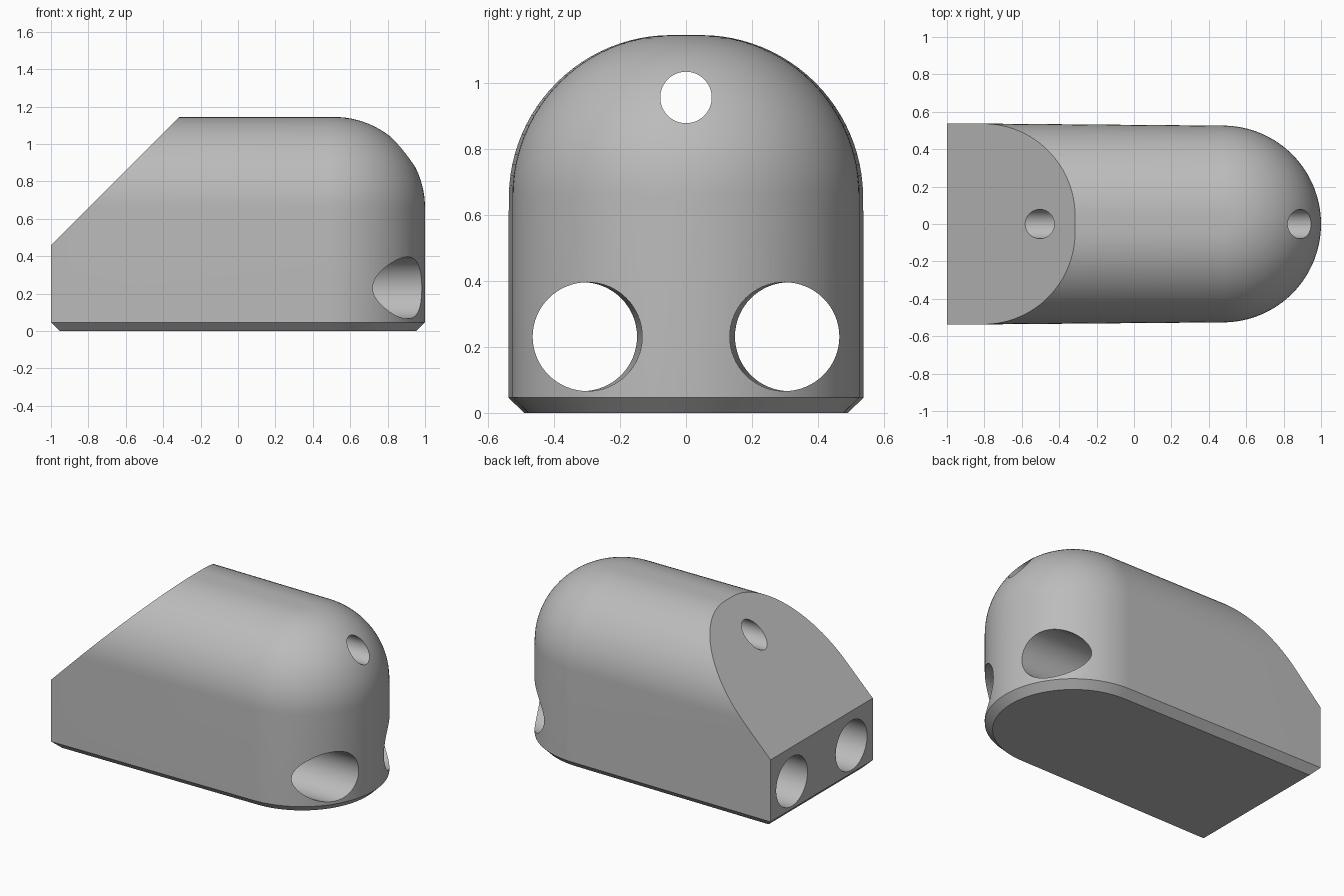
import bpy, bmesh
from math import sin, cos, pi, atan
from mathutils import Vector

cube = bpy.data.objects.get("Cube")
if cube:
    bpy.data.objects.remove(cube, do_unlink=True)

grey = bpy.data.materials.new("light_grey")
grey.use_nodes = True
colour = (0.5, 0.5, 0.5, 1)
grey.diffuse_color = colour
grey.node_tree.nodes["Principled BSDF"].inputs["Base Color"].default_value = colour

NOSE_X, NOSE_R, TAPER = 0.474, 0.526, 0.0085
CHAMFER, FILLET, HEIGHT = 0.047, 0.488, 1.145
ARC, STEPS = 64, 24


def make_object(name, bm):
    bmesh.ops.recalc_face_normals(bm, faces=bm.faces)
    mesh = bpy.data.meshes.new(name)
    bm.to_mesh(mesh)
    bm.free()
    mesh.materials.append(grey)
    obj = bpy.data.objects.new(name, mesh)
    bpy.context.collection.objects.link(obj)
    return obj


def outline(inset, z, back):
    """Plan of the body: a slightly tapered U with a round nose, closed at the back."""
    r = NOSE_R - inset
    end = pi / 2 - atan(TAPER)
    pts = [(NOSE_X + r * cos(a), r * sin(a), z)
           for a in (end * (2 * i / ARC - 1) for i in range(ARC + 1))]
    y = r + TAPER * (NOSE_X - back)
    return pts + [(back, y, z), (back, -y, z)]


# Body: stacked outlines, chamfered at the foot and rounded into the roof
levels = [(CHAMFER, 0, CHAMFER - 1), (0, CHAMFER, -1)]
for i in range(STEPS + 1):
    t = pi / 2 * i / STEPS
    levels.append((FILLET * (1 - cos(t)), HEIGHT - FILLET * (1 - sin(t)), -1))
bm = bmesh.new()
rings = [[bm.verts.new(p) for p in outline(*lv)] for lv in levels]
for low, high in zip(rings, rings[1:]):
    n = len(low)
    for k in range(n):
        j = (k + 1) % n
        bm.faces.new((low[k], low[j], high[j], high[k]))
bm.faces.new(rings[0])
bm.faces.new(rings[-1])

# Sloping back, sliced off at 45 degrees
bmesh.ops.bisect_plane(bm, geom=bm.verts[:] + bm.edges[:] + bm.faces[:],
                       plane_co=(-1, 0, 0.46), plane_no=(-1, 0, 1), clear_outer=True)
bmesh.ops.holes_fill(bm, edges=[e for e in bm.edges if e.is_boundary])
body = make_object("body", bm)


def drill(name, start, end, radius):
    """Bore a round hole through the body."""
    a, b = Vector(start), Vector(end)
    bm = bmesh.new()
    bmesh.ops.create_cone(bm, cap_ends=True, segments=64, radius1=radius,
                          radius2=radius, depth=(b - a).length)
    turn = (b - a).to_track_quat('Z', 'Y').to_matrix()
    for v in bm.verts:
        v.co = turn @ v.co + (a + b) / 2
    cutter = make_object(name, bm)
    cutter.hide_render = True
    mod = body.modifiers.new(name, 'BOOLEAN')
    mod.operation, mod.solver, mod.object = 'DIFFERENCE', 'EXACT', cutter
    bpy.context.view_layer.objects.active = body
    bpy.ops.object.modifier_apply(modifier=name)
    bpy.data.objects.remove(cutter, do_unlink=True)


# Two large bores along the base and a small one near the roof
for side in (-1, 1):
    drill("large_bore", (-1.2, side * 0.315, 0.231), (1.2, side * 0.296, 0.231), 0.165)
drill("small_bore", (-1.2, 0, 0.956), (1.2, 0, 0.956), 0.078)

# Smooth shading with crisp edges
for obj in bpy.context.selected_objects:
    obj.select_set(False)
body.select_set(True)
bpy.context.view_layer.objects.active = body
bpy.ops.object.shade_smooth_by_angle(angle=pi / 6)
